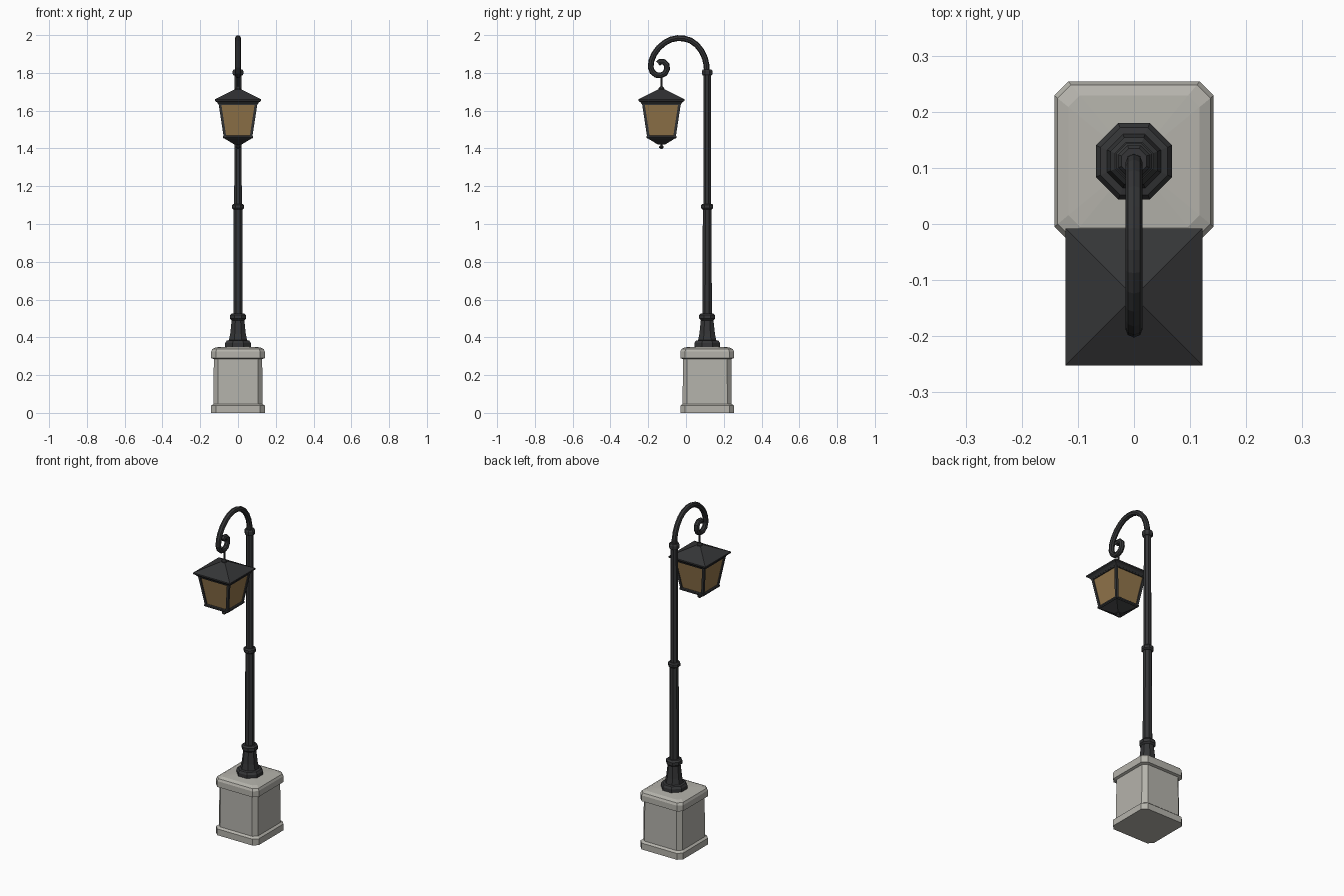
import bpy
import math

if "Cube" in bpy.data.objects:
    bpy.data.objects.remove(bpy.data.objects["Cube"])

POLE_Y = 0.112
LAMP_Y = -0.13


def material(name, colour):
    m = bpy.data.materials.new(name)
    m.use_nodes = True
    m.diffuse_color = (*colour, 1)
    m.node_tree.nodes["Principled BSDF"].inputs["Base Color"].default_value = (*colour, 1)
    return m


STONE = material("pale stone", (0.46, 0.45, 0.41))
IRON = material("dark iron", (0.035, 0.036, 0.038))
GLASS = material("amber glass", (0.29, 0.18, 0.07))


def octagon(r):
    # Regular octagon with flats on the axes, r = distance to a flat
    c = r / math.cos(math.pi / 8)
    return [(c * math.cos((i + 0.5) * math.pi / 4), c * math.sin((i + 0.5) * math.pi / 4))
            for i in range(8)]


def square(r):
    return [(r, r), (-r, r), (-r, -r), (r, -r)]


def chamfered(r):
    c = r - 0.025 * r / 0.142
    return [(r, c), (c, r), (-c, r), (-r, c), (-r, -c), (-c, -r), (c, -r), (r, -c)]


def build(name, verts, faces, mat):
    me = bpy.data.meshes.new(name)
    me.from_pydata(verts, [], faces)
    me.materials.append(mat)
    ob = bpy.data.objects.new(name, me)
    bpy.context.collection.objects.link(ob)
    return ob


def loft(name, shape, profile, y, mat):
    # Stack rings of (half width, height) from bottom to top and cap both ends
    verts = [(px, py + y, z) for r, z in profile for px, py in shape(r)]
    n = len(shape(1))
    faces = [(k * n + i, k * n + (i + 1) % n, (k + 1) * n + (i + 1) % n, (k + 1) * n + i)
             for k in range(len(profile) - 1) for i in range(n)]
    faces += [tuple(reversed(range(n))), tuple(range(len(verts) - n, len(verts)))]
    return build(name, verts, faces, mat)


def tube(name, points, radius, mat):
    # Eight-sided tube along a path
    cu = bpy.data.curves.new(name, "CURVE")
    cu.dimensions = "3D"
    cu.bevel_depth = radius
    cu.bevel_resolution = 2
    cu.use_fill_caps = True
    sp = cu.splines.new("POLY")
    sp.points.add(len(points) - 1)
    for p, co in zip(sp.points, points):
        p.co = (*co, 1)
    sp.use_smooth = False
    cu.materials.append(mat)
    ob = bpy.data.objects.new(name, cu)
    bpy.context.collection.objects.link(ob)
    bpy.ops.object.select_all(action="DESELECT")
    ob.select_set(True)
    bpy.context.view_layer.objects.active = ob
    bpy.ops.object.convert(target="MESH")
    return ob


# Stone plinth with foot moulding and bevelled cap
loft("plinth", chamfered, [
    (0.142, 0), (0.142, 0.038), (0.13, 0.048), (0.128, 0.285), (0.142, 0.29),
    (0.142, 0.325), (0.136, 0.338), (0.117, 0.347), (0.03, 0.352)], POLE_Y, STONE)

# Flared foot of the pole
loft("pole_foot", octagon, [
    (0.068, 0.345), (0.068, 0.37), (0.06, 0.382), (0.048, 0.385), (0.041, 0.42),
    (0.033, 0.495)], POLE_Y, IRON)

# Pole shaft, slightly slimmer above the middle collar
loft("pole_shaft", octagon, [
    (0.025, 0.48), (0.023, 1.09), (0.02, 1.1), (0.019, 1.81)], POLE_Y, IRON)

# Collars
for label, z, r, h in (("lower", 0.508, 0.042, 0.036), ("middle", 1.092, 0.032, 0.03),
                       ("upper", 1.802, 0.028, 0.034)):
    loft(label + "_collar", octagon, [
        (r * 0.8, z - h / 2), (r, z - h / 4), (r, z + h / 4), (r * 0.8, z + h / 2)],
        POLE_Y, IRON)

# Scrolled arm: a wide arch that curls inward at its tip
arch = [(0.11, 1.80), (0.109, 1.84), (0.10, 1.878), (0.083, 1.915), (0.057, 1.948),
        (0.025, 1.971), (-0.01, 1.982), (-0.045, 1.984), (-0.082, 1.976), (-0.115, 1.958),
        (-0.145, 1.932), (-0.169, 1.899), (-0.183, 1.864), (-0.187, 1.83),
        (-0.178, 1.805), (-0.158, 1.789), (-0.133, 1.787), (-0.111, 1.798),
        (-0.100, 1.82), (-0.102, 1.842), (-0.117, 1.858), (-0.137, 1.859), (-0.148, 1.85)]
tube("scroll_arm", [(0, y, z) for y, z in arch], 0.0155, IRON)

# Hanger rod and its collar
loft("hanger_rod", octagon, [(0.005, 1.70), (0.005, 1.785)], LAMP_Y, IRON)
loft("hanger_collar", octagon, [(0.015, 1.705), (0.015, 1.718), (0.008, 1.728)], LAMP_Y, IRON)

# Lantern roof
loft("lantern_roof", square, [
    (0.104, 1.635), (0.112, 1.645), (0.122, 1.652), (0.122, 1.66), (0.016, 1.713)], LAMP_Y, IRON)

# Tapered glass
loft("lantern_glass", square, [(0.069, 1.455), (0.098, 1.645)], LAMP_Y, GLASS)

# Corner bars and rails of the lantern frame
B = 0.007
for sx, sname in ((1, "left"), (-1, "right")):
    for sy, fname in ((1, "back"), (-1, "front")):
        bar = loft(f"{fname}_{sname}_bar", square, [(B, 1.455), (B, 1.645)], 0, IRON)
        for i, v in enumerate(bar.data.vertices):
            c = 0.068 if i < 4 else 0.097
            v.co.x += sx * c
            v.co.y += sy * c + LAMP_Y
loft("top_rail", square, [(0.1025, 1.63), (0.105, 1.645)], LAMP_Y, IRON)

# Lantern base tapering down to a finial
loft("lantern_base", square, [
    (0.074, 1.452), (0.079, 1.457), (0.079, 1.465), (0.074, 1.469)], LAMP_Y, IRON)
loft("lantern_underside", square, [(0.018, 1.42), (0.072, 1.453)], LAMP_Y, IRON)
loft("finial", octagon, [
    (0.004, 1.397), (0.012, 1.404), (0.012, 1.41), (0.006, 1.416), (0.006, 1.425)], LAMP_Y, IRON)
